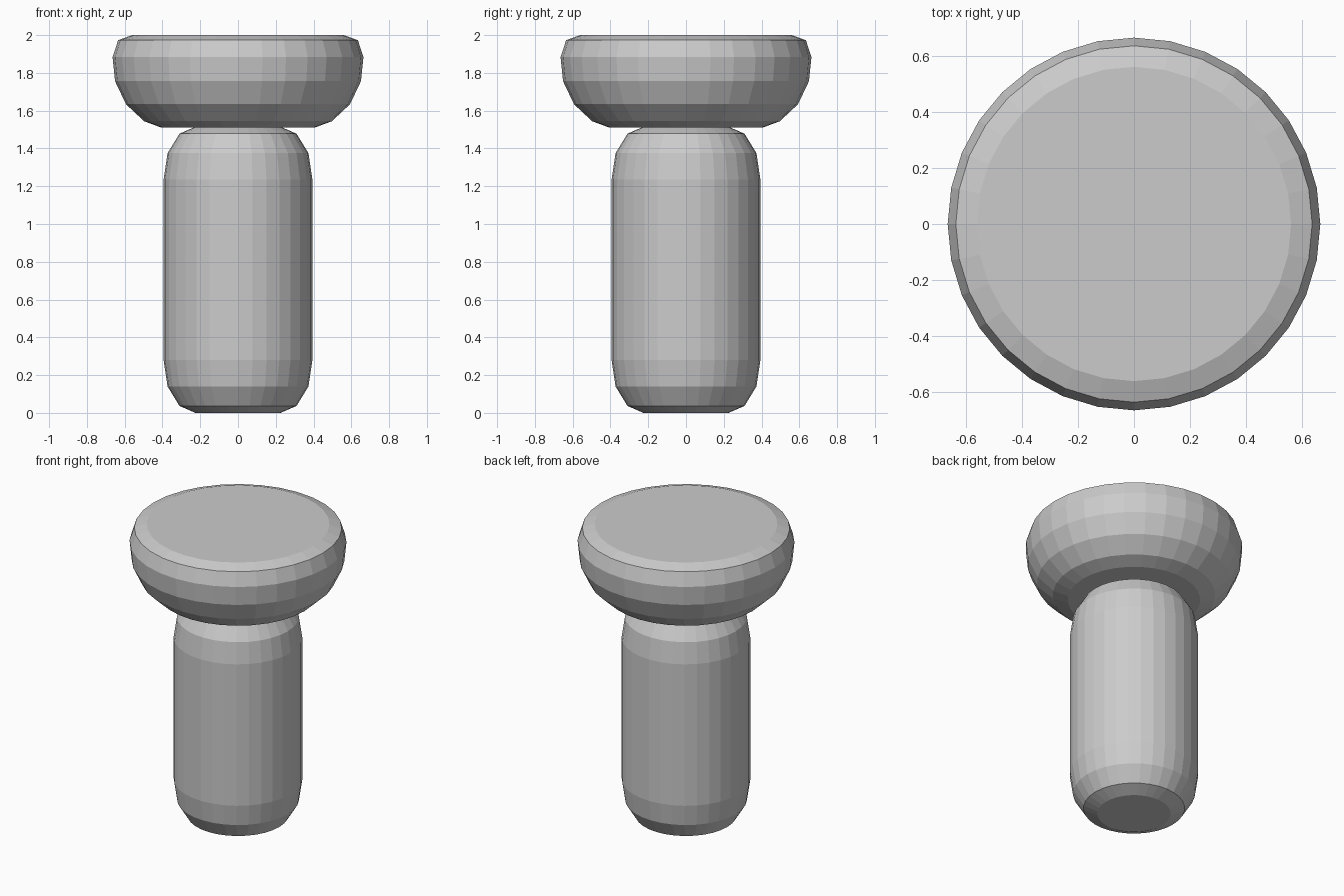
import bpy, bmesh
from math import cos, sin, tau

if "Cube" in bpy.data.objects:
    bpy.data.objects.remove(bpy.data.objects["Cube"])

SIDES = 32


def lathe(name, profile):
    """Closed flat-shaded solid from (radius, height) points, bottom to top."""
    bm = bmesh.new()
    rings = [[bm.verts.new((r * cos(tau * i / SIDES), r * sin(tau * i / SIDES), z))
              for i in range(SIDES)] for r, z in profile]
    for low, high in zip(rings, rings[1:]):
        for i in range(SIDES):
            j = (i + 1) % SIDES
            bm.faces.new((low[i], low[j], high[j], high[i]))
    bm.faces.new(rings[0][::-1])
    bm.faces.new(rings[-1])
    mesh = bpy.data.meshes.new(name)
    bm.to_mesh(mesh)
    bm.free()
    obj = bpy.data.objects.new(name, mesh)
    bpy.context.collection.objects.link(obj)
    return obj


# Shaft: the same rounded end at the bottom and the top
SHAFT_TOP = 1.515
end = [(0.225, 0.0), (0.31, 0.037), (0.373, 0.14), (0.394, 0.28)]
lathe("shaft", end + [(r, SHAFT_TOP - z) for r, z in reversed(end)])

# Head: rounded bowl shape with a bevelled flat top
lathe("head", [(0.405, 1.51), (0.497, 1.544), (0.593, 1.634), (0.651, 1.756),
               (0.664, 1.883), (0.635, 1.973), (0.56, 2.0)])
